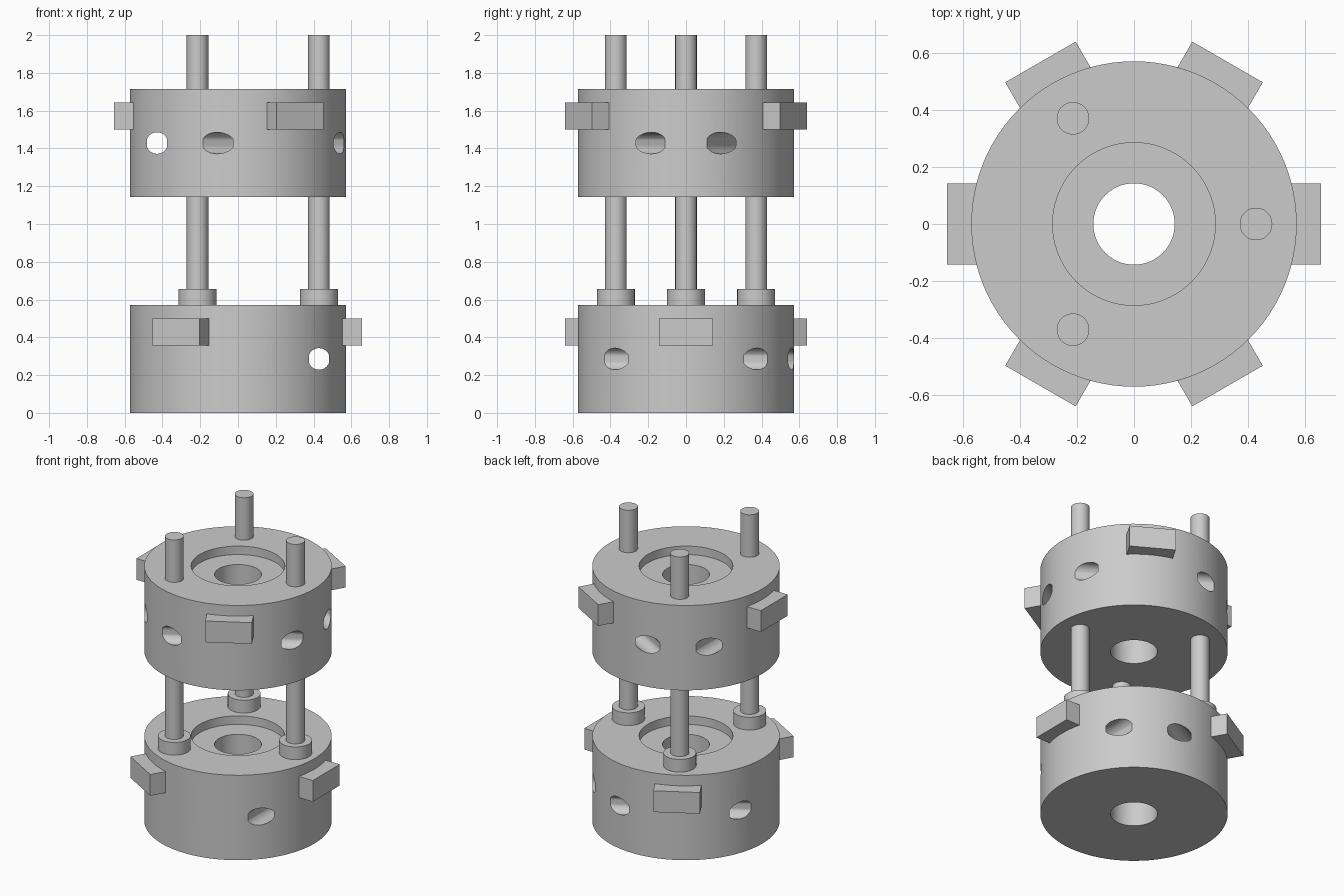
import bpy
import bmesh
from math import cos, sin, pi, radians
from mathutils import Matrix, Vector

cube = bpy.data.objects.get("Cube")
if cube:
    bpy.data.objects.remove(cube, do_unlink=True)

U = 2 / 3.5            # drum radius and drum height
ROD_RING = 0.75 * U    # distance of rods and cross holes from the axis
THIRDS = (0, 120, 240)

grey = bpy.data.materials.new("light_grey")
grey.use_nodes = True
grey.diffuse_color = (0.6, 0.6, 0.6, 1)
grey.node_tree.nodes["Principled BSDF"].inputs["Base Color"].default_value = grey.diffuse_color


def finish(name, bm):
    """Turn a bmesh into a grey object and make it the active one."""
    bmesh.ops.recalc_face_normals(bm, faces=bm.faces)
    mesh = bpy.data.meshes.new(name)
    bm.to_mesh(mesh)
    bm.free()
    mesh.materials.append(grey)
    obj = bpy.data.objects.new(name, mesh)
    bpy.context.collection.objects.link(obj)
    bpy.ops.object.select_all(action='DESELECT')
    obj.select_set(True)
    bpy.context.view_layer.objects.active = obj
    return obj


def turn(angle):
    return Matrix.Rotation(radians(angle), 4, 'Z')


def cylinder(name, centre, radius, z0, z1):
    bm = bmesh.new()
    place = Matrix.Translation((centre.x, centre.y, (z0 + z1) / 2))
    bmesh.ops.create_cone(bm, cap_ends=True, segments=40, radius1=radius,
                          radius2=radius, depth=z1 - z0, matrix=place)
    obj = finish(name, bm)
    bpy.ops.object.shade_smooth_by_angle(angle=radians(30))
    return obj


def cross_hole_cutter(z, offset):
    """Three horizontal bores running beside the axis, slightly flattened at the sides."""
    bm = bmesh.new()
    for angle in THIRDS:
        made = bmesh.ops.create_cone(bm, cap_ends=True, segments=32, radius1=0.1 * U,
                                     radius2=0.1 * U, depth=1.0,
                                     matrix=Matrix.Rotation(pi / 2, 4, 'X'))
        place = turn(angle + offset) @ Matrix.Translation((ROD_RING, 0, z))
        for v in made["verts"]:
            v.co.x = max(-0.053, min(0.053, v.co.x))
            v.co = place @ v.co
    cutter = finish("bore_cutter", bm)
    cutter.hide_render = True
    return cutter


def drum(name, z, offset):
    """Turned drum with a centre hole, a shallow top recess and cross bores."""
    profile = [(U / 4, 0), (U, 0), (U, U), (U / 2, U), (U / 2, 0.9 * U), (U / 4, 0.9 * U)]
    steps = 96
    bm = bmesh.new()
    rings = [[bm.verts.new((r * cos(2 * pi * i / steps), r * sin(2 * pi * i / steps), z + h))
              for i in range(steps)] for r, h in profile]
    for k, ring in enumerate(rings):
        after = rings[(k + 1) % len(rings)]
        for i in range(steps):
            j = (i + 1) % steps
            bm.faces.new((ring[i], ring[j], after[j], after[i]))
    cutter = cross_hole_cutter(z + U / 2, offset)
    obj = finish(name, bm)
    cut = obj.modifiers.new("bores", 'BOOLEAN')
    cut.operation = 'DIFFERENCE'
    cut.solver = 'EXACT'
    cut.object = cutter
    bpy.ops.object.modifier_apply(modifier=cut.name)
    bpy.data.objects.remove(cutter, do_unlink=True)
    bpy.ops.object.shade_smooth_by_angle(angle=radians(30))


def lug(name, z, angle):
    """Rectangular block standing out from the drum wall."""
    inner, outer = 0.85 * U, 1.15 * U
    bm = bmesh.new()
    size = Matrix.Diagonal((outer - inner, U / 2, U / 4, 1))
    place = turn(angle) @ Matrix.Translation(((inner + outer) / 2, 0, z + 0.75 * U))
    bmesh.ops.create_cube(bm, size=1, matrix=place @ size)
    finish(name, bm)


# Drums and their lugs, the upper one turned half way round
for level, base, offset in (("lower", 0, 0), ("upper", 2 * U, 180)):
    drum(level + "_drum", base, offset)
    for n, angle in enumerate(THIRDS, 1):
        lug(f"{level}_lug_{n}", base, angle + offset)

# Rods through the upper drum, with collars on the lower drum
for n, angle in enumerate(THIRDS, 1):
    spot = turn(angle) @ Vector((ROD_RING, 0, 0))
    cylinder(f"rod_{n}", spot, 0.1 * U, 0.97 * U, 3.5 * U)
    cylinder(f"collar_{n}", spot, 0.175 * U, 0.98 * U, 1.15 * U)
